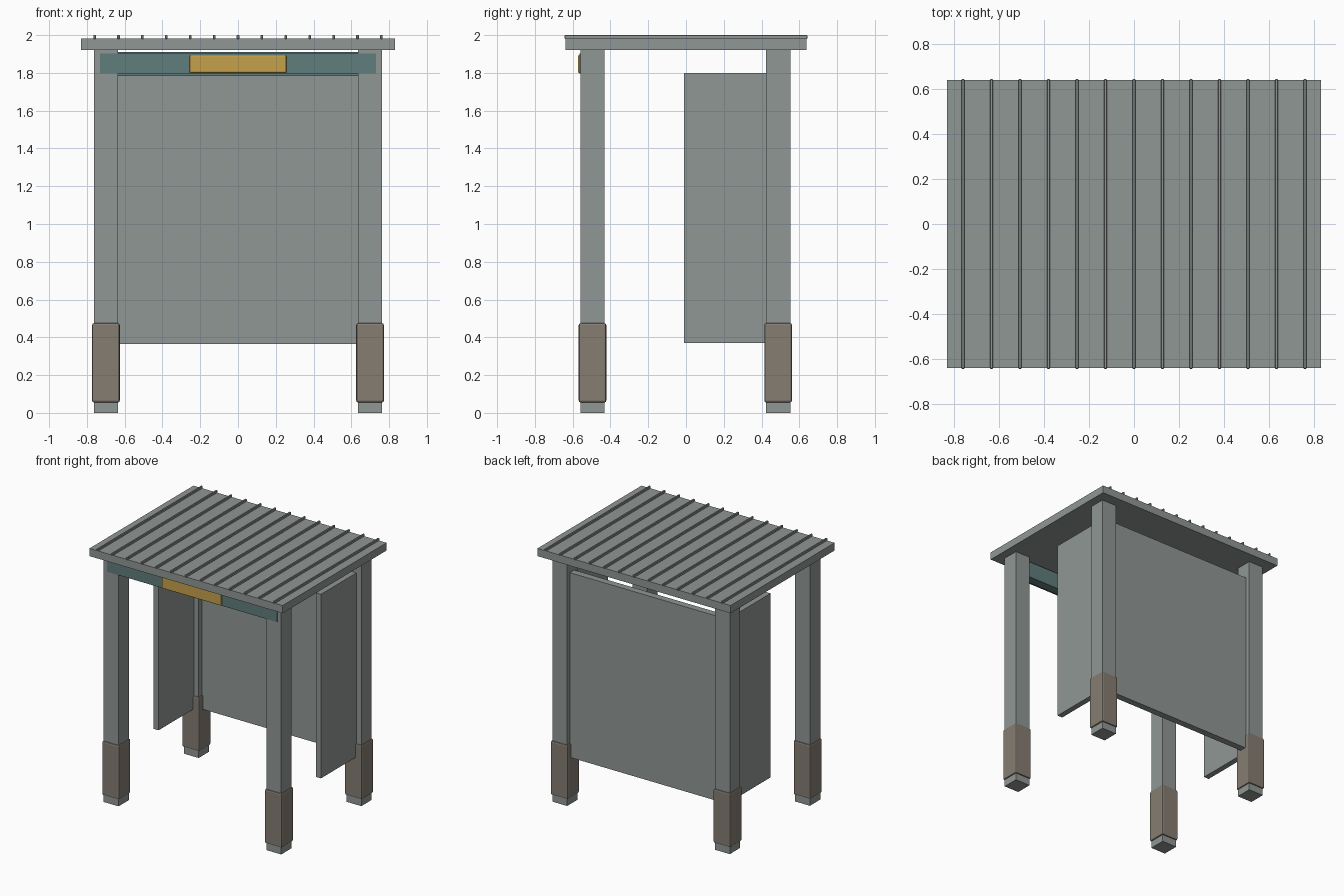
import bpy, bmesh

if "Cube" in bpy.data.objects:
    bpy.data.objects.remove(bpy.data.objects["Cube"])


def material(name, rgb):
    m = bpy.data.materials.new(name)
    m.diffuse_color = (*rgb, 1)
    m.use_nodes = True
    m.node_tree.nodes["Principled BSDF"].inputs["Base Color"].default_value = m.diffuse_color
    return m


GREY = material("grey metal", (0.28, 0.31, 0.30))
BROWN = material("brown sleeve", (0.235, 0.205, 0.17))
TEAL = material("teal board", (0.115, 0.205, 0.20))
YELLOW = material("yellow plate", (0.56, 0.355, 0.07))


def box(name, lo, hi, mat, bevel=0.0, segments=2):
    """Box between two corners, with optionally rounded edges."""
    bm = bmesh.new()
    bmesh.ops.create_cube(bm, size=1)
    for v in bm.verts:
        v.co = [(a + b) / 2 + c * (b - a) for a, b, c in zip(lo, hi, v.co)]
    if bevel:
        bmesh.ops.bevel(bm, geom=bm.edges[:], offset=bevel, segments=segments,
                        profile=0.5, affect='EDGES')
    bmesh.ops.recalc_face_normals(bm, faces=bm.faces[:])
    me = bpy.data.meshes.new(name)
    bm.to_mesh(me)
    bm.free()
    me.materials.append(mat)
    ob = bpy.data.objects.new(name, me)
    bpy.context.collection.objects.link(ob)
    return ob


# Posts with protective sleeves near the ground
for side, x in (("left", -0.699), ("right", 0.699)):
    for end, y in (("front", -0.495), ("back", 0.488)):
        h = 0.064
        box(f"{end}_{side}_post", (x - h, y - h, 0), (x + h, y + h, 1.925), GREY)
        s = 0.073
        box(f"{end}_{side}_sleeve", (x - s, y - s, 0.055), (x + s, y + s, 0.475), BROWN, 0.01)

# Wall panels: full back, half-depth sides
box("back_panel", (-0.64, 0.465, 0.365), (0.64, 0.518, 1.80), GREY)
for side, s in (("left", -1), ("right", 1)):
    a, b = sorted((s * 0.676, s * 0.72))
    box(f"{side}_panel", (a, -0.01, 0.37), (b, 0.43, 1.80), GREY)

# Roof slab with raised ribs
box("roof", (-0.83, -0.638, 1.922), (0.83, 0.638, 1.982), GREY)
for i in range(13):
    x = (i - 6) * 0.1265
    box(f"roof_rib_{i + 1}", (x - 0.007, -0.643, 1.98), (x + 0.007, 0.643, 2.0), GREY, 0.003, 1)

# Front beam, sign board and plate
box("front_beam", (-0.64, -0.535, 1.784), (0.64, -0.465, 1.91), TEAL)
box("sign_board", (-0.73, -0.563, 1.798), (0.73, -0.535, 1.902), TEAL)
box("sign_plate", (-0.257, -0.573, 1.80), (0.257, -0.555, 1.893), YELLOW, 0.007)
